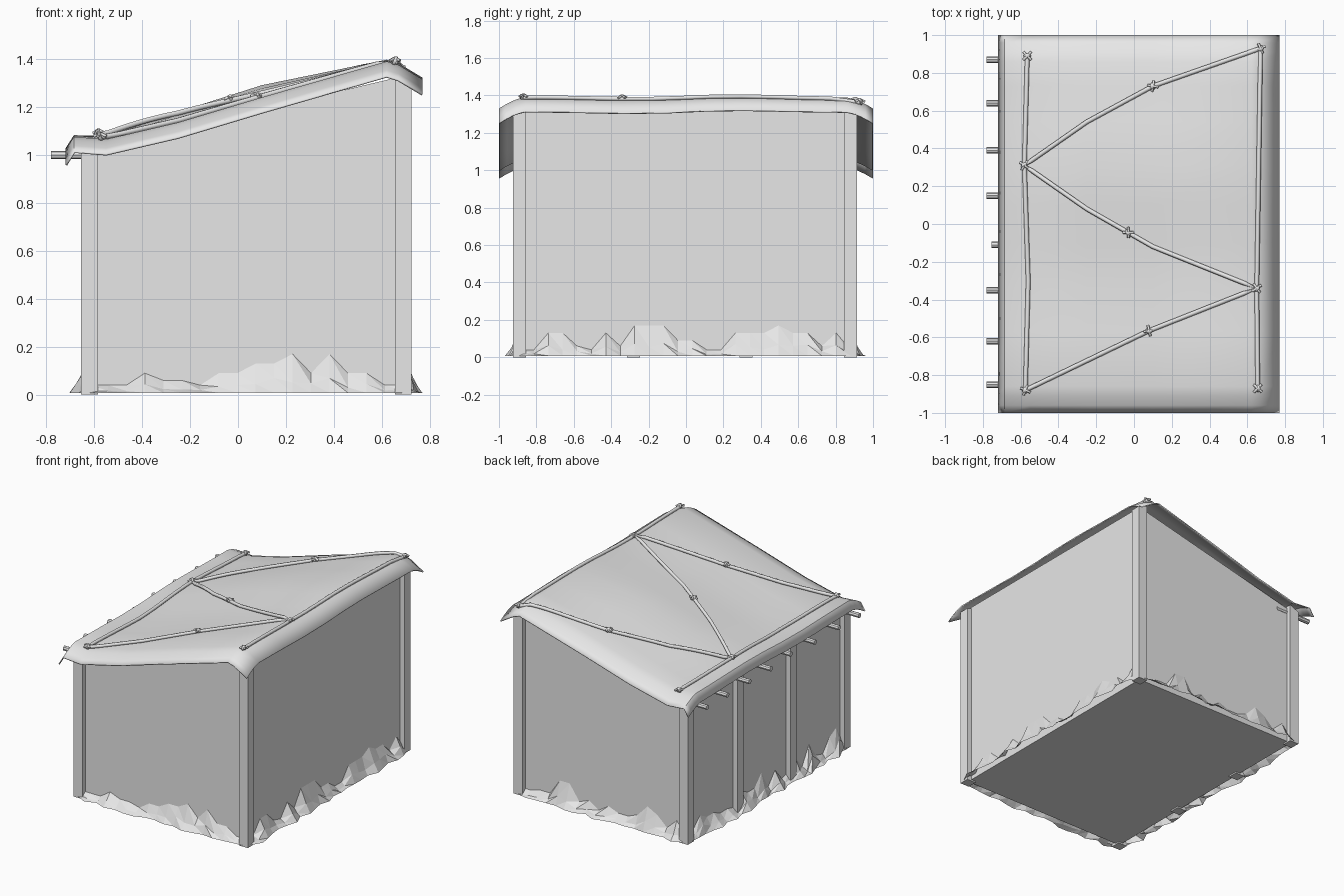
import bpy, bmesh, math, random
from mathutils import Vector

random.seed(4)
if "Cube" in bpy.data.objects:
    bpy.data.objects.remove(bpy.data.objects["Cube"])

grey = bpy.data.materials.new("plain grey")
grey.use_nodes = True
colour = (0.8, 0.8, 0.8, 1)
grey.diffuse_color = colour
grey.node_tree.nodes["Principled BSDF"].inputs["Base Color"].default_value = colour


def finish(name, bm):
    bmesh.ops.recalc_face_normals(bm, faces=bm.faces)
    mesh = bpy.data.meshes.new(name)
    bm.to_mesh(mesh)
    bm.free()
    obj = bpy.data.objects.new(name, mesh)
    bpy.context.collection.objects.link(obj)
    mesh.materials.append(grey)
    return obj


def smooth(obj, degrees):
    bpy.ops.object.select_all(action="DESELECT")
    obj.select_set(True)
    bpy.context.view_layer.objects.active = obj
    bpy.ops.object.shade_smooth_by_angle(angle=math.radians(degrees))


def box(name, x0, x1, y0, y1, z0, low, high):
    """Box whose top slopes from low at x0 to high at x1."""
    bm = bmesh.new()
    outline = [(x0, z0), (x1, z0), (x1, high), (x0, low)]
    face = bm.faces.new([bm.verts.new((x, y0, z)) for x, z in outline])
    moved = bmesh.ops.extrude_face_region(bm, geom=[face])["geom"]
    bmesh.ops.translate(bm, vec=(0, y1 - y0, 0),
                        verts=[g for g in moved if isinstance(g, bmesh.types.BMVert)])
    return finish(name, bm)


# Hut body with corner posts and two extra posts on the low side
L, R, F, B = -0.62, 0.69, -0.89, 0.88
box("walls", L, R, F, B, 0.01, 1.02, 1.33)
for i, y in enumerate((F, -0.28, 0.32, B)):
    box(f"low_post_{i}", L - .035, L + .035, y - .035, y + .035, 0, 1.01, 1.04)
for i, y in enumerate((F, B)):
    box(f"high_post_{i}", R - .035, R + .035, y - .035, y + .035, 0, 1.33, 1.31)

# Sheet roof: sloped profile, soft bulge in the middle, drooping ends
profile = [(-.72, 1.02), (-.685, 1.075), (-.55, 1.065), (-.25, 1.135),
           (.1, 1.24), (.62, 1.39), (.67, 1.375), (.77, 1.315)]


def roof_z(x, y):
    z = profile[-1][1]
    for (x0, z0), (x1, z1) in zip(profile, profile[1:]):
        if x <= x1:
            z = z0 + (z1 - z0) * (x - x0) / (x1 - x0)
            break
    middle = max(0, 1 - ((x - 0) / .6) ** 2)
    z += .045 * middle * math.exp(-((y - .3) / .4) ** 2)
    z += .012 * math.sin(4.5 * y) * (1 - abs(y))
    return z - .06 * max(0, (abs(y) - .86) / .14) ** 1.5


bm = bmesh.new()
xs = [p[0] for p in profile]
ys = [-1, -.96, -.91, -.86, -.57, -.34, -.1, .1, .31, .54, .73, .86, .91, .96, 1]
rows = [[bm.verts.new((x, y, roof_z(x, y))) for x in xs] for y in ys]
for a, b in zip(rows, rows[1:]):
    for i in range(len(xs) - 1):
        bm.faces.new((a[i], a[i + 1], b[i + 1], b[i]))
roof = finish("roof_sheet", bm)
if roof.data.polygons[0].normal.z < 0:
    roof.data.flip_normals()
smooth(roof, 50)
solid = roof.modifiers.new("thickness", "SOLIDIFY")
solid.thickness = .008
solid.offset = -1


def tube(name, points, radius):
    curve = bpy.data.curves.new(name, "CURVE")
    curve.dimensions = "3D"
    curve.bevel_depth = radius
    curve.bevel_resolution = 1
    curve.use_fill_caps = True
    spline = curve.splines.new("POLY")
    spline.points.add(len(points) - 1)
    for p, co in zip(spline.points, points):
        p.co = (*co, 1)
    curve.materials.append(grey)
    obj = bpy.data.objects.new(name, curve)
    bpy.context.collection.objects.link(obj)
    return obj


# Ropes laid over the roof
def rope(name, corners):
    points = []
    for a, b in zip(corners, corners[1:]):
        for k in range(8):
            points.append(Vector(a).lerp(Vector(b), k / 8))
    points.append(Vector(corners[-1]))
    tube(name, [(p.x, p.y, roof_z(p.x, p.y) + .009) for p in points], .012)


rope("low_rope", [(-.565, .89), (-.58, .31), (-.56, -.3), (-.575, -.88)])
rope("high_rope", [(.67, .93), (.65, -.34), (.655, -.87)])
rope("zigzag_rope", [(.67, .93), (.1, .73), (-.25, .54), (-.58, .31), (-.25, .08),
                     (.1, -.12), (.65, -.34), (.08, -.565), (-.575, -.88)])

# Knots: a ring with two crossed rope ends
knots = [(-.565, .89), (-.58, .31), (-.575, -.88), (.1, .73), (-.03, -.045),
         (.08, -.565), (.67, .93), (.65, -.34), (.655, -.87)]
for i, (x, y) in enumerate(knots):
    z = roof_z(x, y) + .014
    bpy.ops.mesh.primitive_torus_add(major_segments=8, minor_segments=6, location=(x, y, z),
                                     rotation=(1.1, 0, .6 * i),
                                     major_radius=.013, minor_radius=.008)
    ring = bpy.context.object
    ring.name = f"knot_ring_{i}"
    ring.data.materials.append(grey)
    smooth(ring, 60)
    for side in (-1, 1):
        a = .2 * i + side * .8
        dx, dy = .028 * math.cos(a), .028 * math.sin(a)
        tube(f"knot_end_{i}_{side}", [(x - dx, y - dy, z), (x, y, z + .012),
                                      (x + dx, y + dy, z)], .007)

# Beam ends poking out under the low eave
for i, y in enumerate((.87, .64, .39, .15, -.11, -.35, -.62, -.85)):
    end = -.755 if i == 4 else -.78
    bpy.ops.mesh.primitive_cylinder_add(vertices=8, radius=.017, depth=-.5 - end,
                                        location=((end - .5) / 2, y, 1),
                                        rotation=(0, math.pi / 2, 0))
    beam = bpy.context.object
    beam.name = f"beam_end_{i}"
    beam.data.materials.append(grey)


# Jagged earth banked against the foot of every wall
def bank(name, start, end, out):
    start, end, out = Vector(start), Vector(end), Vector(out)
    steps = int((end - start).length / .075)
    bm = bmesh.new()
    previous = None
    for k in range(steps + 1):
        t = k / steps
        base = start.lerp(end, t)
        edge = k in (0, steps)
        height = .04 if edge else random.choice((.04, .06, .09, .13, .17))
        foot = .035 if edge else random.uniform(.04, .085)
        shape = [(0, height), (foot * .55, height * random.uniform(.3, .55)), (foot, .008)]
        column = [bm.verts.new(base + out * o + Vector((0, 0, z))) for o, z in shape]
        if previous:
            for j in range(2):
                bm.faces.new((previous[j], previous[j + 1], column[j + 1]))
                bm.faces.new((previous[j], column[j + 1], column[j]))
        previous = column
    obj = finish(name, bm)
    if sum(p.normal.dot(out) * p.area for p in obj.data.polygons) < 0:
        obj.data.flip_normals()


bank("front_bank", (L, F, 0), (R, F, 0), (0, -1, 0))
bank("back_bank", (L, B, 0), (R, B, 0), (0, 1, 0))
bank("low_side_bank", (L, F, 0), (L, B, 0), (-1, 0, 0))
bank("high_side_bank", (R, F, 0), (R, B, 0), (1, 0, 0))
